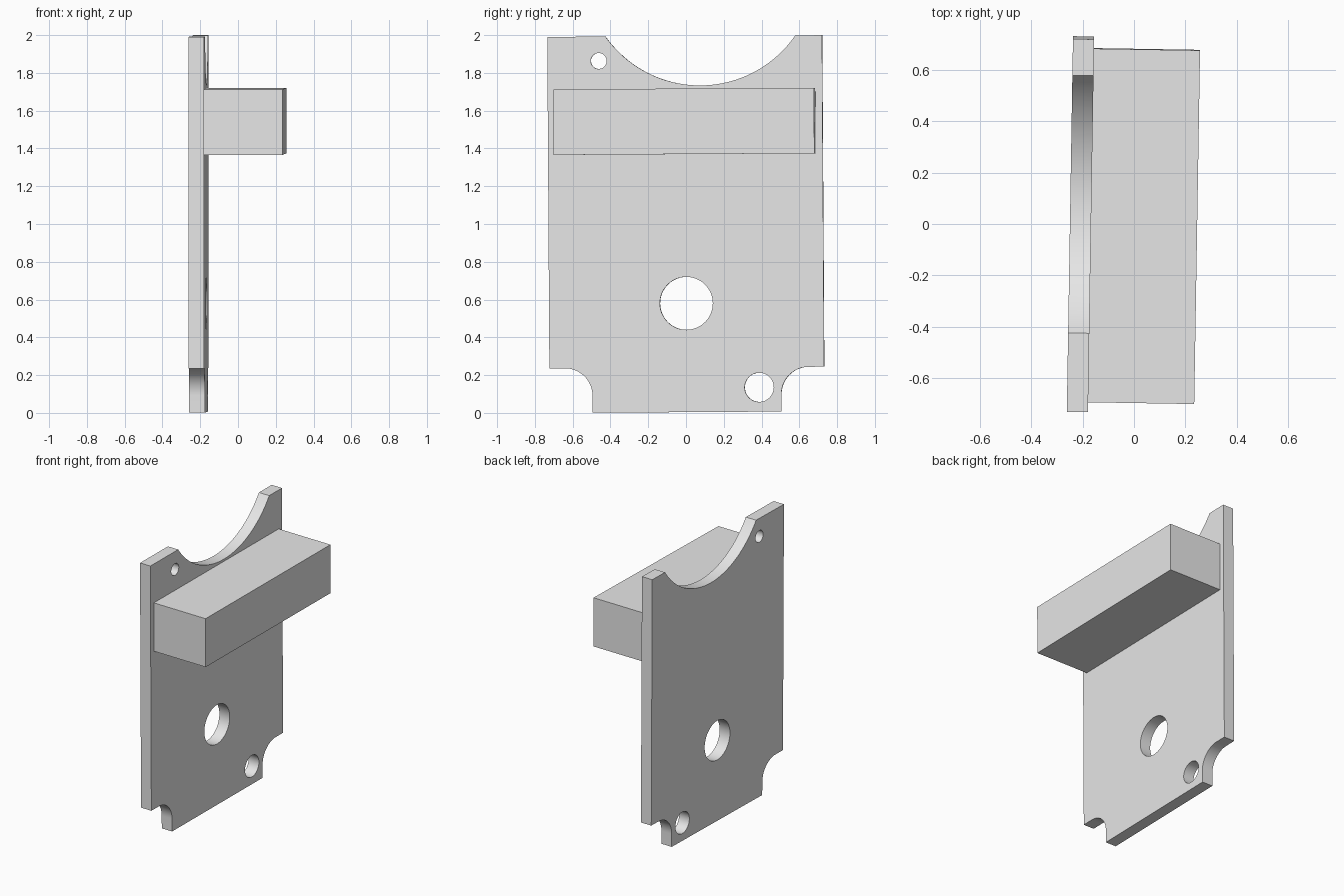
import bpy, math
from mathutils import Matrix, Vector

if "Cube" in bpy.data.objects:
    bpy.data.objects.remove(bpy.data.objects["Cube"])

# one plain grey for everything
grey = bpy.data.materials.new("light_grey")
grey.diffuse_color = (0.8, 0.8, 0.8, 1.0)
grey.use_nodes = True
grey.node_tree.nodes["Principled BSDF"].inputs["Base Color"].default_value = grey.diffuse_color

# the whole part sits very slightly rolled and turned about its middle
PIVOT = Vector((0, 0, 1))
TILT = (Matrix.Translation(PIVOT) @ Matrix.Rotation(-0.0165, 4, 'Z')
        @ Matrix.Rotation(0.0063, 4, 'X') @ Matrix.Translation(-PIVOT))

BACK, FRONT = -0.25, -0.1675      # plate faces in x
HALF_W, TOP, BOTTOM = 0.7275, 1.995, 0.004


def arc(cy, cz, r, a0, a1, n):
    """Points on an arc, angles in degrees."""
    return [(cy + r * math.cos(math.radians(a0 + (a1 - a0) * i / n)),
             cz + r * math.sin(math.radians(a0 + (a1 - a0) * i / n)))
            for i in range(n + 1)]


def finish(obj):
    obj.data.transform(TILT)
    obj.data.materials.clear()
    obj.data.materials.append(grey)
    bpy.ops.object.select_all(action='DESELECT')
    obj.select_set(True)
    bpy.context.view_layer.objects.active = obj


# plate outline: rounded notches at the bottom corners, scooped top
half, sag, scoop_y = 0.5025, 0.262, 0.083
R = (half ** 2 + sag ** 2) / (2 * sag)
spread = math.degrees(math.asin(half / R))
outline = [(-0.5, BOTTOM), (0.5, BOTTOM)]
outline += arc(0.645, 0.095, 0.145, 180, 90, 16)
outline += [(HALF_W, 0.24), (HALF_W, TOP)]
outline += arc(scoop_y, TOP - sag + R, R, -90 + spread, -90 - spread, 48)
outline += [(-HALF_W, TOP), (-HALF_W, 0.24)]
outline += arc(-0.645, 0.095, 0.145, 90, 0, 16)

# round through-holes
holes = [arc(y, z, r, 0, 360, 48)[:-1] for y, z, r in
         [(0.0, 0.58, 0.14), (0.383, 0.133, 0.077), (-0.456, 1.866, 0.042)]]

curve = bpy.data.curves.new("plate", 'CURVE')
curve.dimensions = '2D'
curve.fill_mode = 'BOTH'
curve.extrude = (FRONT - BACK) / 2
for loop in [outline] + holes:
    spline = curve.splines.new('POLY')
    spline.points.add(len(loop) - 1)
    for p, (y, z) in zip(spline.points, loop):
        p.co = (y - 0.0035, z, 0, 1)
    spline.use_cyclic_u = True
plate = bpy.data.objects.new("plate", curve)
bpy.context.collection.objects.link(plate)
bpy.context.view_layer.objects.active = plate
plate.select_set(True)
bpy.ops.object.convert(target='MESH')
plate = bpy.context.view_layer.objects.active
# stand the profile up: curve x -> y, curve y -> z, extrusion -> x
plate.data.transform(Matrix(((0, 0, 1, (BACK + FRONT) / 2), (1, 0, 0, 0),
                             (0, 1, 0, 0), (0, 0, 0, 1))))
finish(plate)
bpy.ops.object.mode_set(mode='EDIT')
bpy.ops.mesh.select_all(action='SELECT')
bpy.ops.mesh.remove_doubles(threshold=0.00005)
bpy.ops.mesh.normals_make_consistent(inside=False)
bpy.ops.object.mode_set(mode='OBJECT')
bpy.ops.object.shade_smooth_by_angle(angle=math.radians(30))

# cross bar standing out from the plate
lo, hi = Vector((FRONT, -0.694, 1.370)), Vector((0.2465, 0.686, 1.717))
bpy.ops.mesh.primitive_cube_add(size=1)
bar = bpy.context.object
bar.name = "cross_bar"
bar.data.transform(Matrix.Translation((lo + hi) / 2) @ Matrix.Diagonal((*(hi - lo), 1)))
finish(bar)
